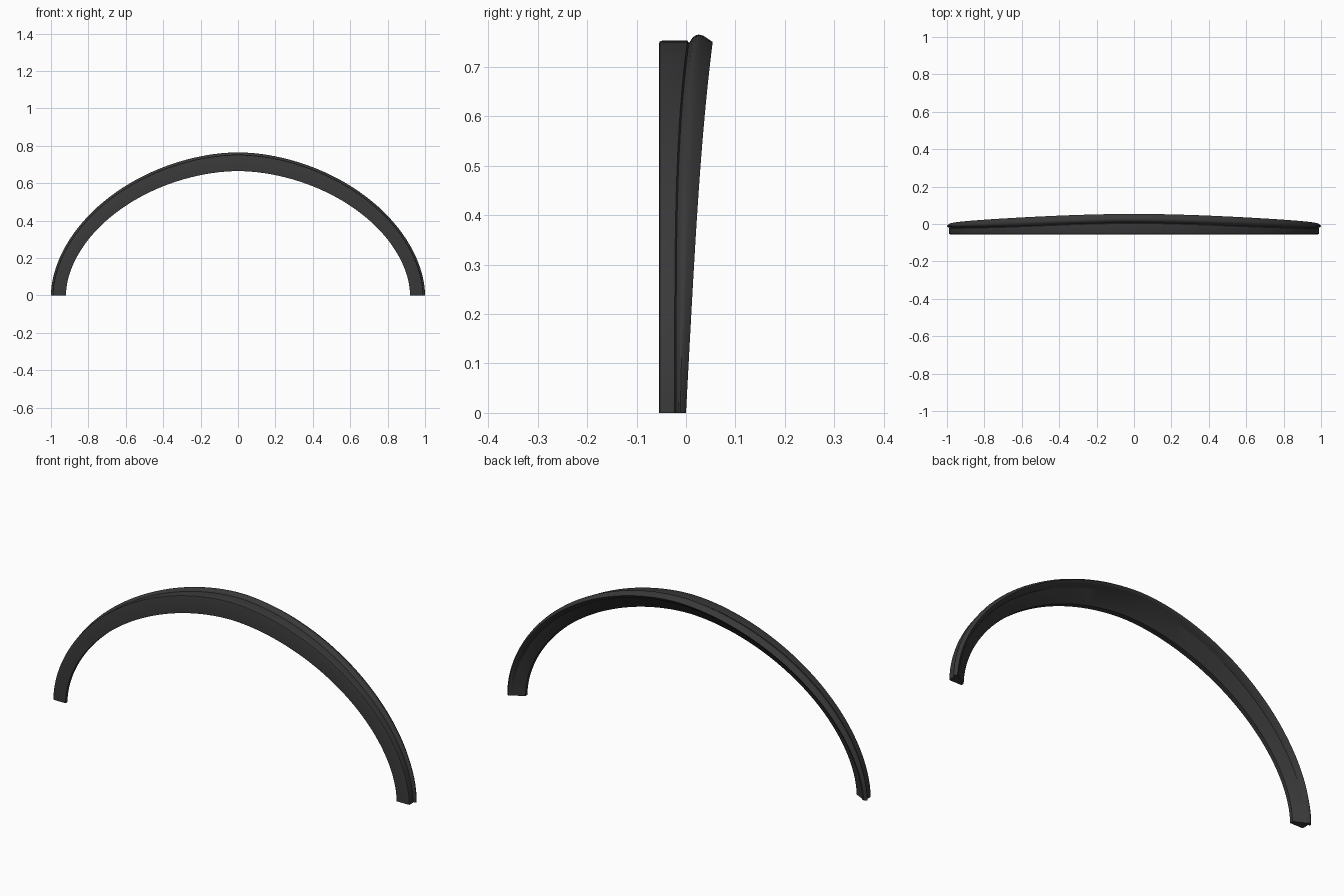
import bpy
import bmesh
import math

cube = bpy.data.objects.get("Cube")
if cube:
    bpy.data.objects.remove(cube, do_unlink=True)

# Dark plastic
plastic = bpy.data.materials.new("dark_grey_plastic")
plastic.use_nodes = True
colour = (0.04, 0.04, 0.04, 1)
plastic.diffuse_color = colour
bsdf = plastic.node_tree.nodes["Principled BSDF"]
bsdf.inputs["Base Color"].default_value = colour
bsdf.inputs["Roughness"].default_value = 0.6

STEPS = 72
FRONT = -0.055


def arch_point(a, b, angle):
    """Slightly flattened half ellipse from +x over the top to -x."""
    power = 2 / 1.85
    c, s = math.cos(angle), max(0.0, math.sin(angle))
    return math.copysign(abs(c) ** power, c) * a, s ** power * b


def section(h):
    """Cross-section as (depth from outer edge 0..1, y) at relative height h."""
    seam = -0.02 + 0.026 * h ** 4
    rear = 0.04 * h + 0.014 * h ** 4
    lip = rear - seam
    return [
        # front panel and its rounded outer edge
        (1.0, FRONT), (0.2, FRONT), (0.14, FRONT + 0.002), (0.12, FRONT + 0.007),
        (0.12, seam - 0.003),
        # groove and raised rear lip
        (0.17, seam), (0.06, seam + 0.15 * lip), (0.01, seam + 0.3 * lip),
        (0.0, seam + 0.42 * lip), (0.02, seam + 0.6 * lip),
        (0.15, rear), (0.22, rear - 0.003),
        # recessed back and inner edge
        (0.3, rear - 0.25 * lip), (0.38, seam + 0.35 * lip),
        (0.94, -0.035 + 0.012 * h), (1.0, -0.04 + 0.012 * h),
    ]


# Swept arch trim
bm = bmesh.new()
rings = []
for i in range(STEPS + 1):
    angle = math.pi * i / STEPS
    ox, oz = arch_point(1.0, 0.765, angle)
    ix, iz = arch_point(0.92, 0.665, angle)
    rings.append([bm.verts.new((ox + (ix - ox) * f, y, oz + (iz - oz) * f))
                  for f, y in section(oz / 0.765)])

for a, b in zip(rings, rings[1:]):
    for j in range(len(a)):
        k = (j + 1) % len(a)
        bm.faces.new((a[j], a[k], b[k], b[j]))

# End caps
bm.faces.new(rings[0])
bm.faces.new(rings[-1])
bmesh.ops.recalc_face_normals(bm, faces=bm.faces)

mesh = bpy.data.meshes.new("arch_trim")
bm.to_mesh(mesh)
bm.free()
mesh.materials.append(plastic)
trim = bpy.data.objects.new("arch_trim", mesh)
bpy.context.collection.objects.link(trim)

bpy.ops.object.select_all(action='DESELECT')
trim.select_set(True)
bpy.context.view_layer.objects.active = trim
bpy.ops.object.shade_smooth_by_angle(angle=math.radians(30))
